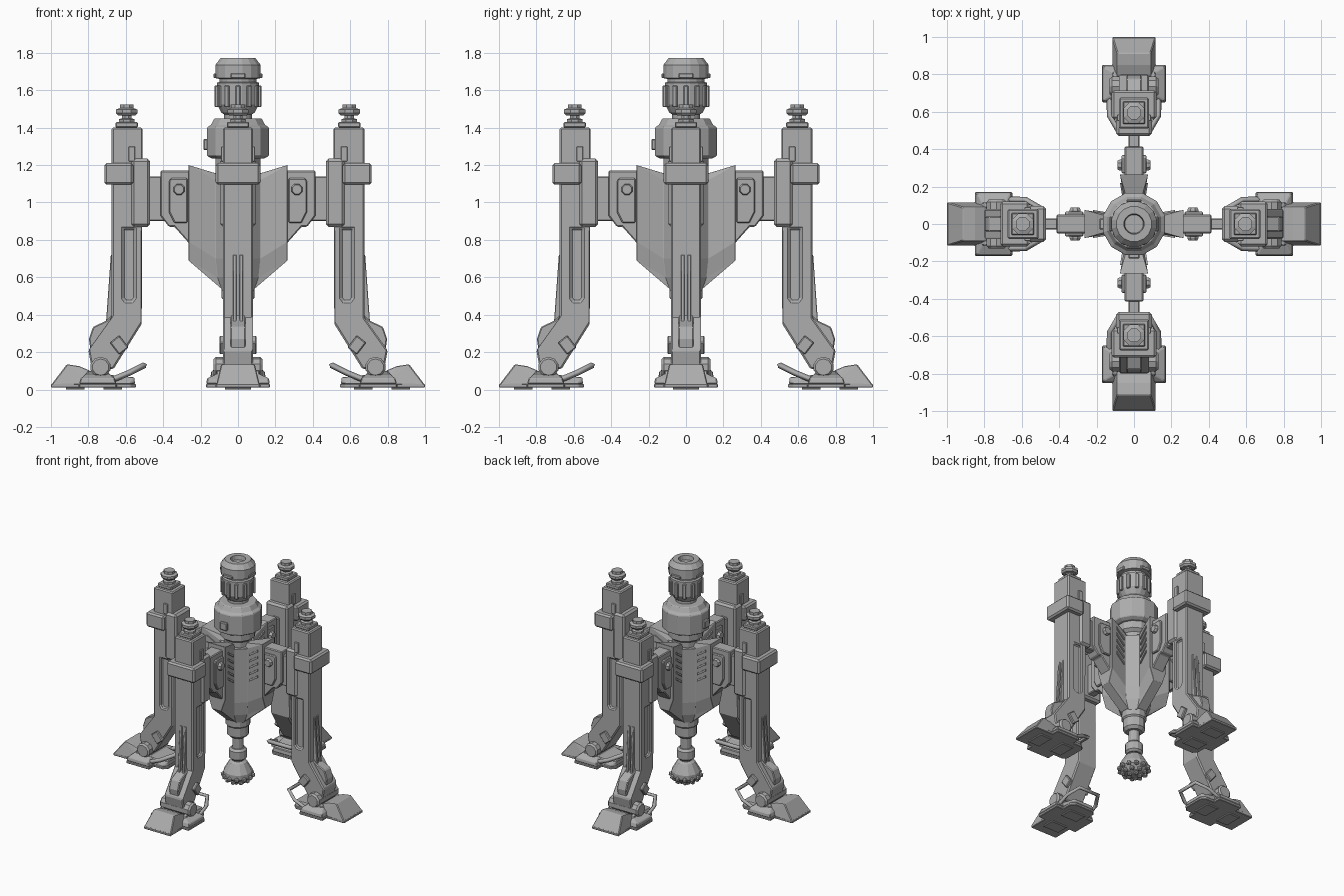
import bpy, bmesh, math
from math import cos, sin, pi
from mathutils import Matrix, Vector

if "Cube" in bpy.data.objects:
    bpy.data.objects.remove(bpy.data.objects["Cube"])

steel = bpy.data.materials.new("steel_gray")
steel.use_nodes = True
COLOR = (0.42, 0.42, 0.42, 1)
steel.diffuse_color = COLOR
steel.node_tree.nodes["Principled BSDF"].inputs["Base Color"].default_value = COLOR


def finish(name, bm, bevel=0.006):
    bmesh.ops.recalc_face_normals(bm, faces=bm.faces)
    mesh = bpy.data.meshes.new(name)
    bm.to_mesh(mesh)
    bm.free()
    mesh.materials.append(steel)
    obj = bpy.data.objects.new(name, mesh)
    bpy.context.scene.collection.objects.link(obj)
    if bevel:
        add_bevel(obj, bevel)
    return obj


def add_bevel(obj, width):
    mod = obj.modifiers.new("edge_bevel", 'BEVEL')
    mod.width = width
    mod.segments = 1
    mod.limit_method = 'ANGLE'
    mod.angle_limit = math.radians(40)


def prism(name, pts, a, b, axis='Y', bevel=0.006):
    """Polygon extruded from a to b: (x, z) along Y or (x, y) along Z."""
    bm = bmesh.new()
    place = (lambda p, t: (p[0], t, p[1])) if axis == 'Y' else (lambda p, t: (p[0], p[1], t))
    low = [bm.verts.new(place(p, a)) for p in pts]
    high = [bm.verts.new(place(p, b)) for p in pts]
    bm.faces.new(low)
    bm.faces.new(high)
    for i in range(len(pts)):
        j = (i + 1) % len(pts)
        bm.faces.new((low[i], low[j], high[j], high[i]))
    return finish(name, bm, bevel)


def box(name, x0, x1, half, z0, z1, bevel=0.006, mid=0):
    return prism(name, [(x0, z0), (x1, z0), (x1, z1), (x0, z1)], mid - half, mid + half, bevel=bevel)


def hull(name, pts, bevel=0.005):
    bm = bmesh.new()
    for p in pts:
        bm.verts.new(p)
    bmesh.ops.convex_hull(bm, input=bm.verts)
    bmesh.ops.dissolve_limit(bm, angle_limit=0.02, verts=bm.verts, edges=bm.edges)
    return finish(name, bm, bevel)


def lathe(name, profile, sides, matrix=Matrix(), bevel=0):
    """Revolve (radius, height) around Z, then place with a matrix."""
    bm = bmesh.new()
    rings = []
    for r, z in profile:
        rings.append([bm.verts.new((r * cos(2 * pi * (i + .5) / sides),
                                    r * sin(2 * pi * (i + .5) / sides), z)) for i in range(sides)])
    for low, high in zip(rings, rings[1:]):
        for i in range(sides):
            j = (i + 1) % sides
            bm.faces.new((low[i], low[j], high[j], high[i]))
    bm.faces.new(rings[0])
    bm.faces.new(rings[-1])
    bm.transform(matrix)
    return finish(name, bm, bevel)


def rod(name, x, z, r, half, sides):
    m = Matrix.Translation((x, 0, z)) @ Matrix.Rotation(pi / 2, 4, 'X')
    return lathe(name, [(r * .8, -half), (r, -half + .012), (r, half - .012), (r * .8, half)], sides, m)


def turn(k):
    return Matrix.Rotation(k * pi / 2, 4, 'Z')


# Central hull with four wings
bm = bmesh.new()
levels = [(.09, .04, .54, .085, .04, .53), (.265, .04, .69, .11, .045, .60),
          (.265, .075, .79, .12, .05, .70), (.265, .075, 1.20, .12, .05, 1.12)]
rings = []
for t, h, zt, c, w, zc in levels:
    sector = [Vector(p) for p in ((c, -w, zc), (t, -h, zt), (t, h, zt), (c, w, zc))]
    rings.append([bm.verts.new(turn(k) @ p) for k in range(4) for p in sector])
for low, high in zip(rings, rings[1:]):
    for i in range(16):
        j = (i + 1) % 16
        bm.faces.new((low[i], low[j], high[j], high[i]))
for ring, z in ((rings[0], .53), (rings[-1], 1.12)):
    centre = bm.verts.new((0, 0, z))
    for i in range(16):
        bm.faces.new((ring[i], ring[(i + 1) % 16], centre))
finish("body_hull", bm, .004)

# Neck, drum and turret head
lathe("neck", [(.10, 1.05), (.10, 1.16), (.125, 1.18), (.125, 1.26)], 12)
lathe("drum", [(.145, 1.235), (.172, 1.25), (.172, 1.40), (.15, 1.415), (.13, 1.45), (.08, 1.45)], 12, bevel=.004)
lathe("turret", [(.075, 1.42), (.075, 1.47), (.09, 1.48), (.115, 1.525), (.115, 1.64), (.10, 1.645),
                 (.10, 1.66), (.124, 1.665), (.124, 1.735), (.095, 1.772), (.055, 1.772), (.05, 1.74)], 16)
for i in range(12):
    rib = box("turret_rib", .108, .125, .013, 1.51, 1.625, .004)
    rib.rotation_euler.z = i * pi / 6
    if i % 3 == 0:
        lug = box("turret_lug", .118, .13, .04, 1.665, 1.69, .004)
        lug.rotation_euler.z = i * pi / 6
for k in (2, 3):
    pad = box("drum_pad", .15, .185, .03, 1.28, 1.34)
    pad.rotation_euler.z = k * pi / 2

# Drill under the hull
lathe("drill_mount", [(.09, .54), (.09, .49), (.08, .48), (.08, .41), (.06, .39)], 12)
lathe("drill_shaft", [(.04, .42), (.04, .15)], 12)
lathe("drill_collar", [(.05, .30), (.065, .285), (.065, .225), (.05, .21)], 12)
lathe("drill_head", [(.045, .20), (.065, .19), (.105, .12), (.105, .085), (.075, .05), (.03, .035)], 12)
bm = bmesh.new()
for r, z, count in ((.105, .085, 12), (.08, .055, 9), (.04, .04, 5)):
    for i in range(count):
        a = 2 * pi * i / count
        bmesh.ops.create_icosphere(bm, subdivisions=1, radius=.02,
                                   matrix=Matrix.Translation((r * cos(a), r * sin(a), z)))
finish("drill_teeth", bm, 0)

# One leg on the +x side, copied to the other three sides below
leg = []
add = leg.append

column = prism("leg_column", [(.51, 1.40), (.675, 1.40), (.675, .385), (.80, .21), (.78, .10),
                              (.665, .11), (.515, .35)], -.08, .08, bevel=0)
for s in (1, -1):
    slot = prism("slot_cutter", [(.55, .86), (.615, .86), (.615, .49), (.60, .47), (.565, .47), (.55, .49)],
                 s * .06, s * .12, bevel=0)
    slot.hide_render = True
    cut = column.modifiers.new("slot", 'BOOLEAN')
    cut.object = slot
    cut.solver = 'EXACT'
    bpy.context.view_layer.update()
    baked = bpy.data.meshes.new_from_object(column.evaluated_get(bpy.context.evaluated_depsgraph_get()))
    column.modifiers.clear()
    column.data = baked
    bpy.data.objects.remove(slot)
add_bevel(column, .008)
add(column)

# Column top, collar and bolt
add(box("leg_cap", .535, .655, .06, 1.40, 1.43))
add(box("leg_collar", .56, .715, .12, 1.095, 1.21, .012))
add(box("leg_inner_block", .47, .57, .095, .87, 1.235, .015))
add(lathe("leg_bolt", [(.045, 1.42), (.045, 1.445), (.027, 1.45), (.027, 1.465), (.05, 1.465), (.062, 1.478),
                       (.062, 1.497), (.04, 1.505), (.04, 1.525)], 8, Matrix.Translation((.595, 0, 0))))

# Arm joining the leg to the hull
add(box("arm_beam", .38, .48, .03, .90, 1.14))
add(prism("arm_bracket", [(.24, 1.17), (.415, 1.17), (.415, .93), (.37, .87), (.34, .87), (.26, .78),
                          (.24, .78)], -.05, .05))
add(prism("arm_plate", [(.27, 1.13), (.36, 1.13), (.37, 1.11), (.37, .95), (.34, .89), (.27, .89)],
          -.066, .066))
add(rod("arm_pin", .315, 1.07, .032, .088, 8))

# Shin guard, ankle and their side details
for s in (1, -1):
    add(prism("shin_rail", [(.665, .72), (.68, .72), (.705, .37), (.72, .34), (.665, .36)],
              s * .008, s * .028, bevel=.003))
    add(box("column_tab", .55, .585, .008, 1.22, 1.30, .003, s * .082))
    knee = [(.585, .225), (.635, .185), (.685, .25), (.635, .29)]
    add(prism("knee_pad", knee, s * .07, s * .10))
    # Louvres on the wing walls
    for i in range(5):
        z = .87 + i * .05
        pts = [(x, s * (.05 + (x - .12) * .172 + d), z + up + e)
               for x, up in ((.14, 0), (.22, .055)) for d in (-.004, .008) for e in (0, .018)]
        add(hull("wing_louvre", pts, 0))
    add(prism("foot_side_rib", [(.66, .05), (.84, .05), (.80, .10), (.70, .10)], s * .085, s * .115))
add(prism("shin_guard", [(.67, .40), (.70, .37), (.775, .335), (.797, .27), (.79, .22), (.70, .30)], -.04, .04))
add(rod("ankle_joint", .735, .12, .055, .13, 10))

# Foot with plus-shaped sole, mound, toe and heel handle
plus = [(.545, -.08), (.575, -.11), (.65, -.11), (.65, -.17), (.85, -.17), (.85, -.115), (1, -.115)]
add(prism("foot_sole", plus + [(x, -y) for x, y in reversed(plus)], .01, .03, 'Z', .004))
add(hull("foot_cross", [(x, s * y, z) for s in (1, -1)
                        for x, y, z in ((.65, .17, .03), (.85, .17, .03), (.66, .165, .06), (.84, .165, .06),
                                        (.69, .11, .085), (.81, .11, .085))]))
add(hull("foot_heel", [(x, s * y, z) for s in (1, -1)
                       for x, y, z in ((.55, .08, .03), (.575, .105, .03), (.555, .08, .065), (.70, .10, .08),
                                       (.70, .11, .03))]))
add(hull("foot_toe", [(x, s * y, z) for s in (1, -1)
                      for x, y, z in ((.78, .115, .03), (1, .115, .015), (.995, .115, .03), (.79, .09, .10),
                                      (.85, .09, .125), (.915, .09, .135))]))
for a in ("0.0", "0.5"):
    add(box("sole_tread", .62 + float(a) * .4, .72 + float(a) * .4, .07, .0, .012, .003))
curve = bpy.data.curves.new("heel_handle", 'CURVE')
curve.dimensions = '3D'
curve.bevel_depth = .016
curve.bevel_resolution = 0
path = [(.69, -.13, .045), (.58, -.13, .09), (.50, -.085, .13)]
path += [(x, -y, z) for x, y, z in reversed(path)]
spline = curve.splines.new('POLY')
spline.points.add(len(path) - 1)
for point, p in zip(spline.points, path):
    point.co = (*p, 1)
curve.materials.append(steel)
handle = bpy.data.objects.new("heel_handle", curve)
bpy.context.scene.collection.objects.link(handle)
add(handle)

# Repeat every leg part on the other three sides
for part in leg:
    for k in range(1, 4):
        twin = part.copy()
        twin.rotation_euler.z = k * pi / 2
        bpy.context.scene.collection.objects.link(twin)
